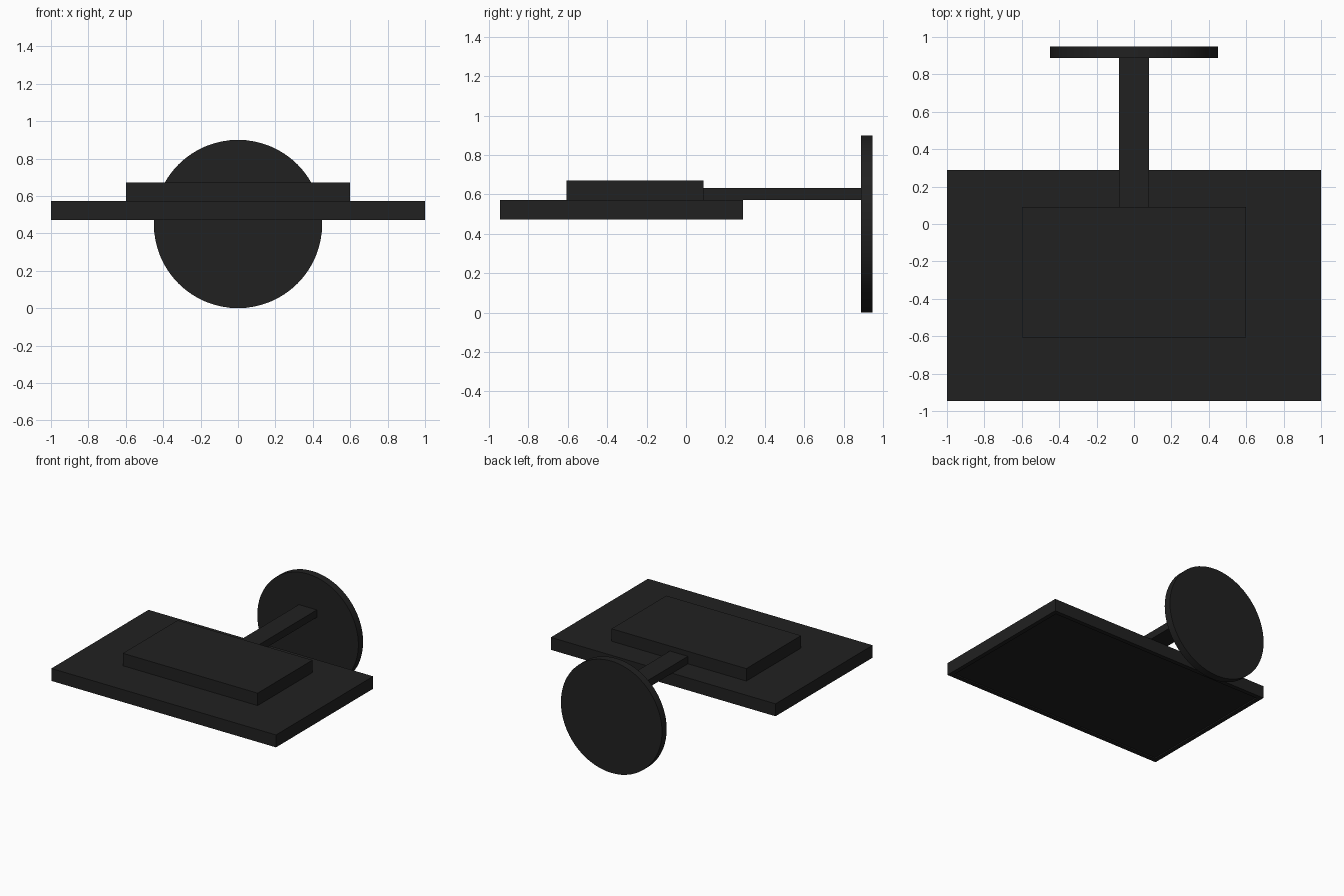
import bpy, bmesh, math

if "Cube" in bpy.data.objects:
    bpy.data.objects.remove(bpy.data.objects["Cube"])

# One shared dark finish
dark = bpy.data.materials.new("dark_finish")
dark.diffuse_color = (0.015, 0.015, 0.015, 1)
dark.use_nodes = True
dark.node_tree.nodes["Principled BSDF"].inputs["Base Color"].default_value = dark.diffuse_color


def box(name, x, y, z):
    """Box spanning -x..x, y[0]..y[1], z[0]..z[1]."""
    bpy.ops.mesh.primitive_cube_add(
        size=1, location=(0, (y[0] + y[1]) / 2, (z[0] + z[1]) / 2))
    ob = bpy.context.object
    ob.name = name
    ob.scale = (2 * x, y[1] - y[0], z[1] - z[0])
    bpy.ops.object.transform_apply(location=False, rotation=False, scale=True)
    ob.data.materials.append(dark)
    return ob


# Wide lamp panel with a shallow framed recess underneath
panel = box("lamp_panel", 1.0, (-0.945, 0.29), (0.472, 0.572))
bm = bmesh.new()
bm.from_mesh(panel.data)
bottom = min(bm.faces, key=lambda f: f.calc_center_median().z)
bmesh.ops.inset_region(bm, faces=[bottom], thickness=0.05)
inner = bmesh.ops.extrude_face_region(bm, geom=[bottom])["geom"]
bmesh.ops.translate(bm, vec=(0, 0, 0.01),
                    verts=[v for v in inner if isinstance(v, bmesh.types.BMVert)])
if bottom.is_valid:
    bmesh.ops.delete(bm, geom=[bottom], context='FACES_ONLY')
bmesh.ops.recalc_face_normals(bm, faces=bm.faces)
bm.to_mesh(panel.data)
bm.free()

# Housing on top and the arm reaching back
box("top_housing", 0.6, (-0.607, 0.09), (0.572, 0.672))
box("support_arm", 0.08, (0.085, 0.895), (0.572, 0.632))

# Round wall plate
bpy.ops.mesh.primitive_cylinder_add(
    vertices=64, radius=0.45, depth=0.06,
    location=(0, 0.918, 0.45), rotation=(math.pi / 2, 0, 0))
plate = bpy.context.object
plate.name = "wall_plate"
plate.data.materials.append(dark)
bpy.ops.object.shade_smooth_by_angle(angle=math.radians(30))
